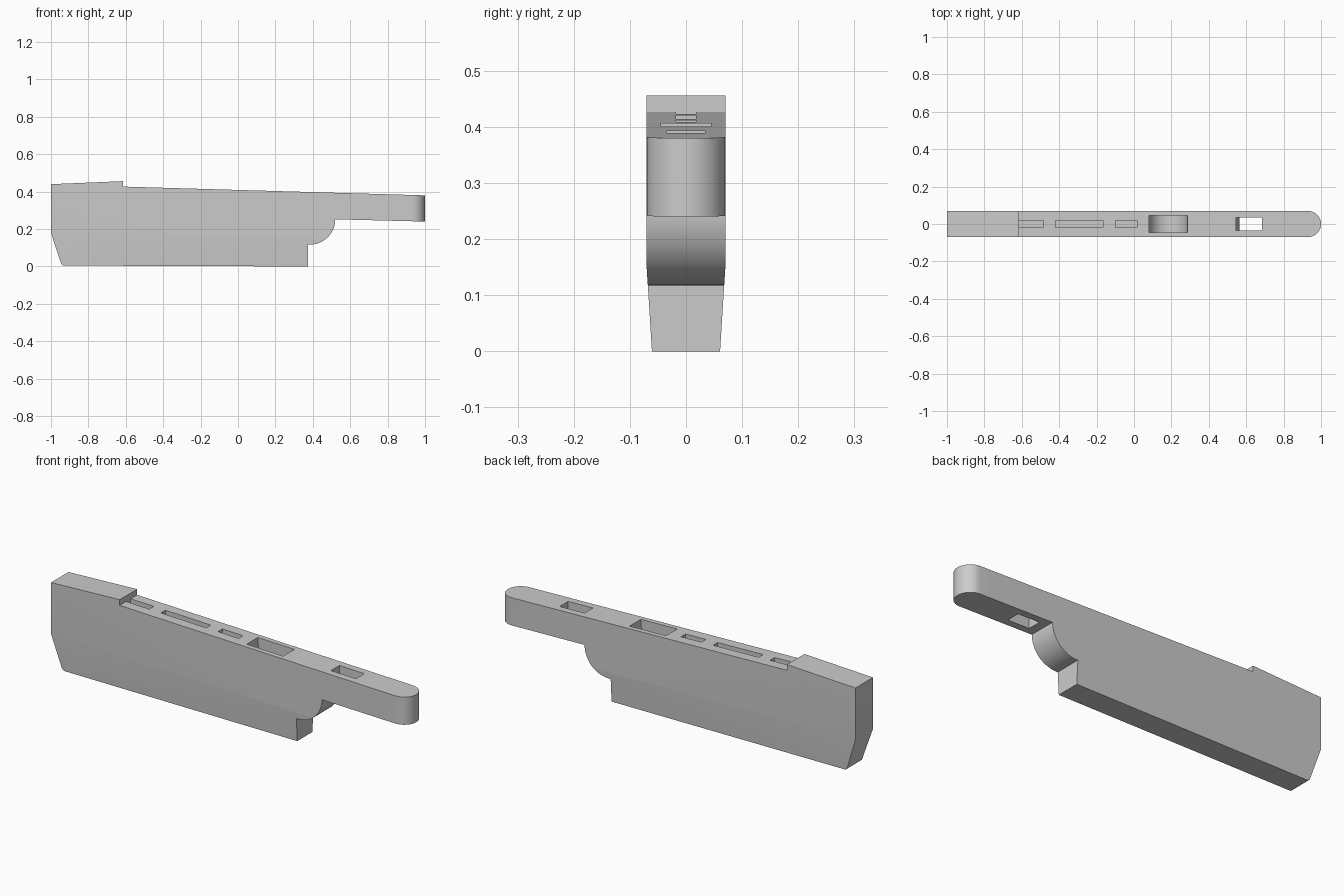
import bpy, bmesh, math
from mathutils import Vector, Matrix

if "Cube" in bpy.data.objects:
    bpy.data.objects.remove(bpy.data.objects["Cube"], do_unlink=True)

HALF = 0.07
STEP_X, STEP_Z, TIP_Z = -0.615, 0.427, 0.38
SLOPE = (TIP_Z - STEP_Z) / (1 - STEP_X)

grey = bpy.data.materials.new("mid_grey")
grey.use_nodes = True
grey.diffuse_color = (0.6, 0.6, 0.6, 1)
grey.node_tree.nodes["Principled BSDF"].inputs["Base Color"].default_value = (0.6, 0.6, 0.6, 1)


def top_z(x):
    return STEP_Z + SLOPE * (x - STEP_X)


def arc(cx, cy, r, start, end, n):
    steps = [math.radians(start + (end - start) * i / n) for i in range(n + 1)]
    return [(cx + r * math.cos(a), cy + r * math.sin(a)) for a in steps]


def prism(name, points, low, high, axis):
    """Extrude a 2D outline along y (side outline) or z (plan outline)."""
    bm = bmesh.new()
    place = (lambda p, d: (p[0], d, p[1])) if axis == "y" else (lambda p, d: (p[0], p[1], d))
    face = bm.faces.new([bm.verts.new(place(p, low)) for p in points])
    new = bmesh.ops.extrude_face_region(bm, geom=[face])["geom"]
    move = Vector(place((0, 0), high - low))
    bmesh.ops.translate(bm, verts=[v for v in new if isinstance(v, bmesh.types.BMVert)], vec=move)
    bmesh.ops.recalc_face_normals(bm, faces=bm.faces)
    mesh = bpy.data.meshes.new(name)
    bm.to_mesh(mesh)
    bm.free()
    mesh.materials.append(grey)
    obj = bpy.data.objects.new(name, mesh)
    bpy.context.collection.objects.link(obj)
    return obj


def carve(target, cutter, operation="DIFFERENCE"):
    cutter.hide_render = True
    mod = target.modifiers.new("carve", "BOOLEAN")
    mod.operation, mod.solver, mod.object = operation, "EXACT", cutter
    bpy.context.view_layer.objects.active = target
    bpy.ops.object.modifier_apply(modifier=mod.name)
    bpy.data.objects.remove(cutter, do_unlink=True)


# Stock: side outline with the raised rear block and the rounded step below
outline = [(-1, 0.44), (-1, 0.18), (-0.945, 0.012), (-0.935, 0.005), (0.375, 0), (0.375, 0.117)]
outline += arc(0.385, 0.252, 0.135, -90, 0, 20)
outline += [(1, 0.24), (1, TIP_Z), (STEP_X, STEP_Z), (STEP_X, 0.456)]
stock = prism("stock", outline, -HALF, HALF, "y")

# Narrow the lower part of both sides below a slightly sloping crease
crease = Vector((-1, 0, 0.18))
normal = Vector((0.022, 0, 1)).normalized()
bm = bmesh.new()
bm.from_mesh(stock.data)
bmesh.ops.bisect_plane(bm, geom=bm.verts[:] + bm.edges[:] + bm.faces[:],
                       plane_co=crease, plane_no=normal)
for v in bm.verts:
    depth = max(0, (crease - v.co).dot(normal))
    v.co.y -= math.copysign(0.062 * depth, v.co.y)
bm.to_mesh(stock.data)
bm.free()

# Round the front tip in plan
plan = [(-1.2, 0.2), (-1.2, -0.2), (0.85, -0.2), (0.85, -HALF)]
plan += arc(1 - HALF, 0, HALF, -90, 90, 24) + [(0.85, HALF), (0.85, 0.2)]
carve(stock, prism("tip_cutter", plan, -0.2, 0.7, "z"), "INTERSECT")

# Shallow slots along the sloping top
for x0, x1 in ((STEP_X, -0.485), (-0.42, -0.165), (-0.1, 0.015)):
    d = 0.04
    slot = [(x0, top_z(x0) - d), (x1, top_z(x1) - d), (x1, top_z(x1) + 0.02), (x0, top_z(x0) + 0.02)]
    if x0 == STEP_X:
        slot[3] = (x0, top_z(x0))
        slot[2] = (x1, top_z(x1) + 0.01)
    carve(stock, prism("slot_cutter", slot, -0.018, 0.018, "y"))

# Curved trough
trough = [(0.08, 0.5)] + arc(0.1825, 0.385, 0.1025, 180, 360, 24) + [(0.285, 0.5)]
carve(stock, prism("trough_cutter", trough, -0.045, 0.045, "y"))

# Opening through the fore end, with a leaning rear wall
opening = [(0.565, 0.1), (0.685, 0.1), (0.685, 0.5), (0.545, 0.5), (0.545, 0.36), (0.565, 0.3)]
carve(stock, prism("opening_cutter", opening, -0.034, 0.034, "y"))

bpy.ops.object.select_all(action="DESELECT")
stock.select_set(True)
bpy.context.view_layer.objects.active = stock
bpy.ops.object.shade_smooth_by_angle(angle=math.radians(20))
